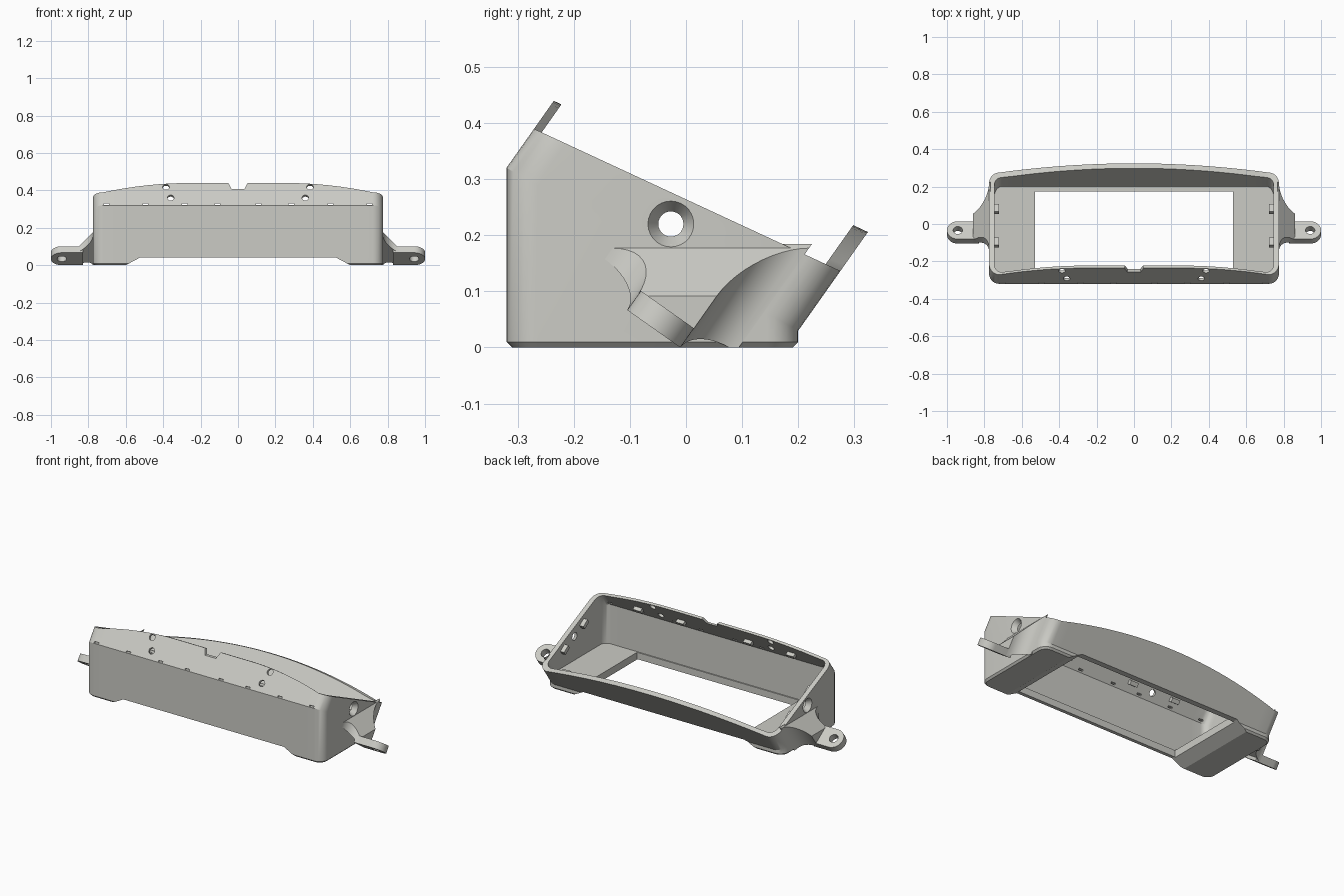
import bpy, bmesh, math
from mathutils import Vector

if "Cube" in bpy.data.objects:
    bpy.data.objects.remove(bpy.data.objects["Cube"])

U = Vector((0, 0.577, 0.817)).normalized()    # tilt direction of the hood
V = Vector((0, 0.817, -0.577)).normalized()   # across the tilted panels
X, Y, Z = Vector((1, 0, 0)), Vector((0, 1, 0)), Vector((0, 0, 1))

grey = bpy.data.materials.new("light_grey")
grey.diffuse_color = (0.60, 0.60, 0.56, 1)
grey.use_nodes = True
grey.node_tree.nodes["Principled BSDF"].inputs["Base Color"].default_value = grey.diffuse_color


def finish(name, bm):
    bmesh.ops.recalc_face_normals(bm, faces=bm.faces)
    me = bpy.data.meshes.new(name)
    bm.to_mesh(me)
    bm.free()
    ob = bpy.data.objects.new(name, me)
    bpy.context.collection.objects.link(ob)
    me.materials.append(grey)
    return ob


def prism_bm(pts, a, b, c, c0, c1, origin=Vector(), taper=1.0):
    """Extrude a 2D outline (axes a, b) along c; taper scales the far end."""
    bm = bmesh.new()
    lo = [bm.verts.new(origin + a * p + b * q + c * c0) for p, q in pts]
    hi = [bm.verts.new(origin + (a * p + b * q) * taper + c * c1) for p, q in pts]
    n = len(pts)
    bm.faces.new(lo)
    bm.faces.new(hi)
    for i in range(n):
        j = (i + 1) % n
        bm.faces.new((lo[i], lo[j], hi[j], hi[i]))
    return bm


def prism(name, *args, **kw):
    return finish(name, prism_bm(*args, **kw))


def circle(r, n=28, cx=0, cy=0, a0=0, a1=2 * math.pi, end=False):
    m = n - 1 if end else n
    return [(cx + r * math.cos(a0 + (a1 - a0) * i / m),
             cy + r * math.sin(a0 + (a1 - a0) * i / m)) for i in range(n)]


def rect(x0, x1, y0, y1):
    return [(x0, y0), (x1, y0), (x1, y1), (x0, y1)]


def cut(ob, cutters):
    for c in cutters:
        m = ob.modifiers.new("cut", 'BOOLEAN')
        m.operation, m.solver, m.object = 'DIFFERENCE', 'EXACT', c
    dg = bpy.context.evaluated_depsgraph_get()
    me = bpy.data.meshes.new_from_object(ob.evaluated_get(dg))
    ob.modifiers.clear()
    ob.data = me
    for c in cutters:
        bpy.data.objects.remove(c)


# ---- housing shell: rounded footprint, upright below the bend, tilted above
def footprint(hx, y0, y1, r, k=24, m=8):
    pts = []
    for cx, cy, a in ((hx - r, y0 + r, -90), (hx - r, y1 - r, 0),
                      (-hx + r, y1 - r, 90), (-hx + r, y0 + r, 180)):
        pts += circle(r, m, cx, cy, math.radians(a), math.radians(a + 90), True)
        if a in (0, 180):                     # subdivide long front and back edges
            s = 1 if a == 0 else -1
            pts += [(s * (hx - r) * (1 - 2 * i / k), cy + s * r) for i in range(1, k)]
    return pts


def bend_z(y):
    return 0.32 - 0.558 * (y + 0.32)


def rim_point(x, y, hx):
    zb = bend_z(y)
    d = (0.38 - 0.464 * (y + 0.25) - zb) / (U.z + 0.464 * U.y)
    ax = abs(x) * 0.775 / hx
    if ax < 0.72:                             # arched front and back lips
        if y < -0.06:
            d += 0.061 * (1 - (max(0, ax - 0.25) / 0.47) ** 2)
        else:
            d += 0.085 * (1 - (ax / 0.72) ** 2)
    return Vector((x, y, zb)) + U * d


def at_height(x, y, z):
    zb = bend_z(y)
    return Vector((x, y + max(0, z - zb) * U.y / U.z, z))


FLOOR = 0.08
outer = footprint(0.775, -0.32, 0.20, 0.055)
inner = footprint(0.747, -0.307, 0.175, 0.04)
base = footprint(0.765, -0.31, 0.19, 0.045)
rings = [[Vector((x, y, 0)) for x, y in base],
         [Vector((x, y, 0.01)) for x, y in outer],
         [Vector((x, y, bend_z(y))) for x, y in outer],
         [rim_point(x, y, 0.775) for x, y in outer],
         [rim_point(x, y, 0.747) for x, y in inner],
         [at_height(x, y, max(bend_z(y), FLOOR + 0.005)) for x, y in inner],
         [at_height(x, y, FLOOR) for x, y in inner]]
bm = bmesh.new()
vr = [[bm.verts.new(p) for p in ring] for ring in rings]
for A, B in zip(vr, vr[1:]):
    for i in range(len(A)):
        j = (i + 1) % len(A)
        bm.faces.new((A[i], A[j], B[j], B[i]))
bm.faces.new(vr[0])
bm.faces.new(vr[-1])
housing = finish("housing", bm)

# ---- openings in the housing
cutters = [
    prism("floor_opening", rect(-0.53, 0.53, -0.3, 0.175), X, Y, Z, -0.05, 0.12),
    prism("underside_recess", [(-0.6375, -0.02), (0.6375, -0.02), (0.525, 0.04), (-0.525, 0.04)],
          X, Z, Y, -0.5, 0.5),
    prism("lip_notch", [(-0.035, 0.408), (0.035, 0.408), (0.068, 0.47), (-0.068, 0.47)],
          X, Z, Y, -0.4, -0.1),
]
for s in (-1, 1):
    # countersunk side holes
    cutters.append(prism("side_hole", circle(0.0415), Y, Z, X * s, 0.776, 0.740,
                         origin=Vector((0, -0.027, 0.22)), taper=0.43))
    # round holes through the front lip
    for x, z in ((0.385, 0.418), (0.36, 0.36)):
        o = Vector((s * x, -0.32 + (z - 0.32) * 0.706, z))
        cutters.append(prism("lip_hole", circle(0.018, 20), X, U, V, -0.05, 0.05, origin=o))
    # small slots along the crease
    for x in (0.11, 0.285, 0.495, 0.703):
        cutters.append(prism("slot", rect(s * x - 0.014, s * x + 0.014, 0.321, 0.329),
                             X, Z, Y, -0.36, -0.28))
cut(housing, cutters)

parts = [housing]
for s in (-1, 1):
    # clips inside the front lip
    for x in (0.22, 0.50):
        o = Vector((s * x, -0.32, 0.32)) + U * 0.055
        parts.append(prism("front_clip", rect(-0.025, 0.025, -0.012, 0.012), X, U, V,
                           0.01, 0.036, origin=o))
    # clips inside the side walls
    for y in (0.08, -0.10):
        o = Vector((0, y, 0.38 - 0.464 * (y + 0.25) - 0.04))
        parts.append(prism("side_clip", rect(-0.024, 0.024, -0.012, 0.012), V, U, X * s,
                           0.722, 0.755, origin=o))
    # screw bosses on the floor
    boss = prism("screw_boss", circle(0.042), X, Y, Z, FLOOR - 0.02, FLOOR + 0.008,
                 origin=Vector((s * 0.69, 0.152, 0)))
    cut(boss, [prism("boss_hole", circle(0.018, 20), X, Y, Z, FLOOR - 0.01, 0.2,
                     origin=Vector((s * 0.69, 0.152, 0)))])
    parts.append(boss)

    # flared gusset: concave outline swept along the tilt, trimmed by planes
    r = 0.085
    out = [(0.768, -0.124 - r)]
    out += circle(r, 12, 0.775 + r, -0.124 - r, math.pi, math.pi / 2, True)
    out += circle(r, 12, 0.775 + r, -0.008 + r, -math.pi / 2, -math.pi, True)
    out += [(0.768, -0.008 + r)]
    bm = prism_bm(out, X, V, U, -0.2, 0.45)
    for co, no in ((Vector(), -Z), (Vector((0.775, 0, 0.177)), X + Z),
                   (Vector((0.86, 0, 0)) - U * 0.006, -U - X * 0.6)):
        bmesh.ops.bisect_plane(bm, geom=bm.verts[:] + bm.edges[:] + bm.faces[:], dist=1e-6,
                               plane_co=co, plane_no=no.normalized(), clear_outer=True)
        bmesh.ops.holes_fill(bm, edges=[e for e in bm.edges if e.is_boundary], sides=0)
    for v in bm.verts:
        v.co.x *= s
    parts.append(finish("gusset", bm))

    # mounting ear with a round eye
    tab = [(0.83, -0.124)] + circle(0.058, 24, 0.942, -0.066, -math.pi / 2, math.pi / 2, True)
    tab += [(0.83, -0.008)]
    ear = prism("mounting_ear", tab, X * s, V, U, -0.006, 0.036)
    cut(ear, [prism("ear_hole", circle(0.025, 24, 0.942, -0.066), X * s, V, U, -0.1, 0.1)])
    parts.append(ear)

# ---- smooth shading on curved areas, crisp edges elsewhere
for ob in parts:
    bpy.ops.object.select_all(action='DESELECT')
    ob.select_set(True)
    bpy.context.view_layer.objects.active = ob
    bpy.ops.object.shade_smooth_by_angle(angle=math.radians(28))
